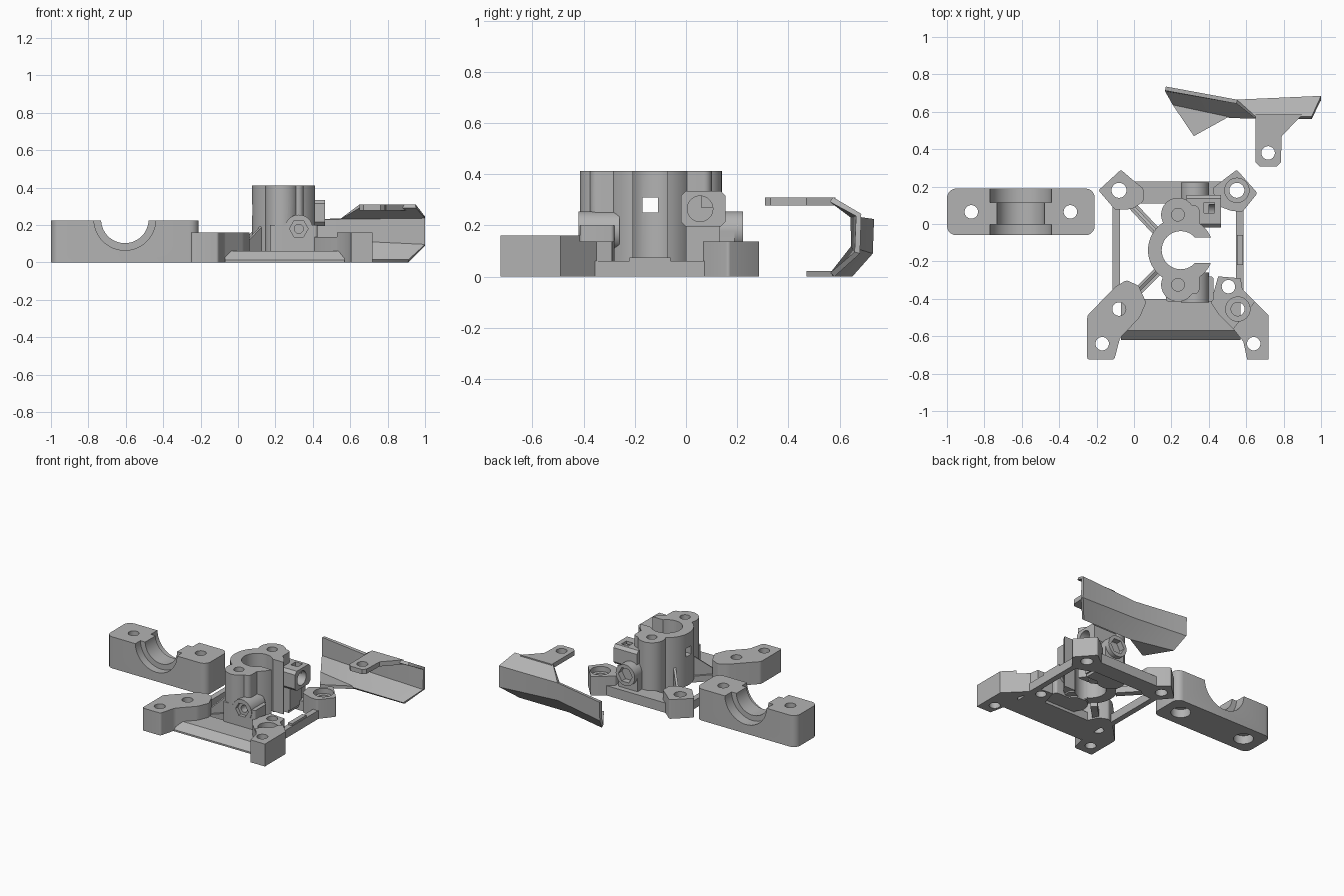
import bpy, bmesh, math
from mathutils import Vector

cube = bpy.data.objects.get("Cube")
if cube:
    bpy.data.objects.remove(cube)

grey = bpy.data.materials.new("plain grey")
grey.use_nodes = True
grey.diffuse_color = (0.45, 0.45, 0.45, 1)
grey.node_tree.nodes["Principled BSDF"].inputs["Base Color"].default_value = (0.45, 0.45, 0.45, 1)

# Maps a profile (u, v) and a depth w to space, by extrusion axis
AXES = {"z": lambda u, v, w: (u, v, w),
        "x": lambda u, v, w: (w, u, v),
        "y": lambda u, v, w: (u, w, v)}


def finish(name, bm):
    bmesh.ops.recalc_face_normals(bm, faces=bm.faces[:])
    mesh = bpy.data.meshes.new(name)
    bm.to_mesh(mesh)
    bm.free()
    mesh.materials.append(grey)
    ob = bpy.data.objects.new(name, mesh)
    bpy.context.scene.collection.objects.link(ob)
    return ob


def prism(name, pts, lo, hi, axis="z", r=0):
    bm = bmesh.new()
    place = AXES[axis]
    bm.faces.new([bm.verts.new(place(u, v, lo)) for u, v in pts])
    if r:
        bmesh.ops.bevel(bm, geom=bm.verts[:], offset=r, segments=5, profile=0.5,
                        affect='VERTICES', clamp_overlap=True)
    out = bmesh.ops.extrude_face_region(bm, geom=bm.faces[:])
    shift = Vector(place(0, 0, hi - lo))
    bmesh.ops.translate(bm, vec=shift, verts=[v for v in out["geom"] if isinstance(v, bmesh.types.BMVert)])
    return finish(name, bm)


def box(name, x0, x1, y0, y1, z0, z1, r=0):
    return prism(name, [(x0, y0), (x1, y0), (x1, y1), (x0, y1)], z0, z1, "z", r)


def cyl(name, u, v, r, lo, hi, axis="z", n=40):
    ring = [(u + r * math.cos(2 * math.pi * i / n), v + r * math.sin(2 * math.pi * i / n)) for i in range(n)]
    return prism(name, ring, lo, hi, axis)


def combine(ob, others, op):
    for other in others:
        mod = ob.modifiers.new(op.lower(), 'BOOLEAN')
        mod.operation, mod.object, mod.solver = op, other, 'EXACT'
        apply(ob)
        bpy.data.objects.remove(other)
    return ob


def apply(ob):
    bpy.context.view_layer.update()
    mesh = bpy.data.meshes.new_from_object(ob.evaluated_get(bpy.context.evaluated_depsgraph_get()))
    ob.modifiers.clear()
    ob.data = mesh


def join(ob, *others):
    return combine(ob, others, 'UNION')


def cut(ob, *others):
    return combine(ob, others, 'DIFFERENCE')


def hole(x, y, r=0.036, lo=-0.1, hi=0.6):
    return cyl("cutter", x, y, r, lo, hi)


# Clamp block with a stepped half-round saddle
clamp = box("clamp_block", -1, -0.21, -0.06, 0.19, 0, 0.225, 0.05)
cut(clamp, cyl("cutter", -0.605, 0.23, 0.127, -0.2, 0.3, "y", 64),
    cyl("cutter", -0.605, 0.23, 0.165, -0.2, -0.003, "y", 64),
    cyl("cutter", -0.605, 0.23, 0.165, 0.115, 0.3, "y", 64))
for x in (-0.87, -0.34):
    cut(clamp, hole(x, 0.065), hole(x, 0.065, 0.065, -0.1, 0.06))

# Front bar with a sloped front edge
prism("front_bar", [(-0.62, 0), (-0.62, 0.012), (-0.57, 0.06), (-0.4, 0.06), (-0.4, 0)], -0.07, 0.57, "x")

# Front legs
left_leg = prism("front_left_leg", [(-0.25, -0.49), (-0.25, -0.725), (-0.105, -0.725), (-0.075, -0.61),
                 (0.03, -0.5), (0.065, -0.42), (0.025, -0.33), (-0.04, -0.3), (-0.1, -0.335)], 0, 0.16, r=0.012)
cut(left_leg, hole(-0.17, -0.64), hole(-0.08, -0.455))
right_leg = prism("front_right_leg", [(0.72, -0.49), (0.72, -0.725), (0.605, -0.725), (0.585, -0.63),
                  (0.53, -0.56), (0.645, -0.415)], 0, 0.16)
cut(right_leg, hole(0.64, -0.64))
right_pad = prism("front_right_pad", [(0.53, -0.56), (0.645, -0.415), (0.58, -0.35), (0.57, -0.29),
                  (0.45, -0.28), (0.41, -0.42), (0.45, -0.48)], 0, 0.137)
cut(right_pad, hole(0.505, -0.335), hole(0.555, -0.455), hole(0.555, -0.455, 0.065, 0.1))
cut(right_leg, hole(0.555, -0.455, 0.065, 0.1))

# Rear corner pads and the low rear bar
back_left = prism("back_left_pad", [(-0.19, 0.18), (-0.07, 0.29), (0, 0.23), (0.05, 0.19), (0.05, 0.12),
                  (-0.01, 0.08), (-0.1, 0.075)], 0, 0.137, r=0.01)
cut(back_left, hole(-0.08, 0.18, 0.04))
back_right = prism("back_right_pad", [(0.66, 0.165), (0.55, 0.29), (0.47, 0.23), (0.42, 0.19), (0.44, 0.1),
                   (0.52, 0.07), (0.58, 0.065)], 0, 0.137, r=0.01)
cut(back_right, hole(0.55, 0.18, 0.04), hole(0.55, 0.18, 0.065, 0.1))
box("back_bar", -0.02, 0.5, 0.11, 0.228, 0, 0.07)

# Thin side rails and the rail clip
box("left_rail", -0.115, -0.075, -0.36, 0.1, 0, 0.06)
box("right_rail", 0.545, 0.585, -0.36, 0.1, 0, 0.06)
box("rail_clip", 0.55, 0.582, -0.22, -0.06, 0.05, 0.075)


# Diagonal struts with upright gussets towards the tower
def strut(name, a, b, w, za, zb):
    a, b = Vector(a), Vector(b)
    side = Vector((a.y - b.y, b.x - a.x)).normalized() * w / 2
    bm = bmesh.new()
    rings = []
    for s in (side, -side):
        p, q = a + s, b + s
        rings.append([bm.verts.new(c) for c in ((*p, 0.01), (*q, 0.01), (*q, zb), (*p, za))])
    bm.faces.new(rings[0])
    bm.faces.new(rings[1][::-1])
    for i in range(4):
        j = (i + 1) % 4
        bm.faces.new((rings[0][j], rings[0][i], rings[1][i], rings[1][j]))
    finish(name, bm)


for label, start, end in (("back", (-0.03, 0.12), (0.12, -0.04)), ("front", (0, -0.38), (0.13, -0.25))):
    strut(label + "_strut", start, end, 0.045, 0.055, 0.055)
    strut(label + "_gusset", start, end, 0.016, 0.06, 0.2)

# Central tower: sleeve, two screw bosses and shoulders
tower = cyl("tower", 0.25, -0.14, 0.175, 0.04, 0.412, n=64)
for y, s in ((0.05, 1), (-0.325, -1)):
    join(tower, cyl("boss", 0.235, y, 0.09, 0.02, 0.412),
         box("shoulder", 0.2, 0.35, y - 0.11 if s > 0 else y - 0.05,
             y + 0.05 if s > 0 else y + 0.11, 0.03, 0.412, 0.03))
# Lower front housing and rear bolt housing
join(tower, box("front_housing", 0.17, 0.425, -0.415, -0.28, 0.02, 0.2, 0.015),
     cyl("front_bolt_boss", 0.325, 0.18, 0.075, -0.42, -0.26, "y"),
     box("rear_housing", 0.25, 0.4, 0, 0.19, 0.02, 0.18),
     cyl("rear_bolt_boss", 0.325, 0.18, 0.075, 0, 0.222, "y"))
# Side block holding the cross bolt
block = prism("side_block", [(-0.02, 0.215), (0, 0.195), (0.135, 0.195), (0.155, 0.215), (0.155, 0.315),
              (0.135, 0.335), (0, 0.335), (-0.02, 0.315)], 0.28, 0.465, "x")
join(tower, block, box("block_foot", 0.28, 0.41, 0, 0.13, 0.04, 0.21))

# Bore, side slot, screw holes and recesses
cut(tower, hole(0.25, -0.14, 0.102), box("cutter", 0.28, 0.6, -0.208, -0.072, -0.1, 0.6),
    hole(0.235, 0.05, 0.034, 0.2), hole(0.235, -0.325, 0.034, 0.2),
    cyl("cutter", 0.325, 0.18, 0.05, -0.5, -0.395, "y", 6),
    cyl("cutter", 0.325, 0.18, 0.024, -0.5, -0.3, "y"),
    cyl("cutter", 0.325, 0.18, 0.055, 0.18, 0.3, "y", 6),
    cyl("cutter", 0.055, 0.265, 0.05, 0.4, 0.6, "x"),
    box("cutter", 0.375, 0.43, 0.06, 0.115, 0.27, 0.6),
    box("cutter", 0.04, 0.2, -0.17, -0.11, 0.25, 0.31))

# Folded air deflector: each row follows one fold from wing tip to far end
folds = [[(0.32, 0.47, 0), (0.51, 0.575, 0), None],
         [(0.21, 0.65, 0), (0.52, 0.58, 0), (0.91, 0.58, 0)],
         [(0.17, 0.73, 0.09), (0.55, 0.665, 0.11), (1, 0.68, 0.09)],
         [(0.17, 0.735, 0.225), (0.55, 0.665, 0.235), (1, 0.685, 0.245)],
         [None, (0.65, 0.575, 0.31), (0.95, 0.575, 0.31)]]
bm = bmesh.new()
grid = [[p and bm.verts.new(p) for p in row] for row in folds]
for lower, upper in zip(grid, grid[1:]):
    for i in (0, 1):
        quad = [lower[i], lower[i + 1], upper[i + 1], upper[i]]
        if all(quad):
            bm.faces.new(quad)
deflector = finish("deflector", bm)
# Inner side is towards the front
if deflector.data.polygons[2].normal.y < 0:
    deflector.data.flip_normals()
shell = deflector.modifiers.new("shell", 'SOLIDIFY')
shell.thickness, shell.offset = 0.022, -1
apply(deflector)

# Deflector mounting tab
tab = prism("deflector_tab", [(0.65, 0.585), (0.65, 0.33), (0.672, 0.308), (0.763, 0.308), (0.785, 0.33),
            (0.79, 0.47), (0.9, 0.585)], 0.277, 0.31)
cut(tab, hole(0.717, 0.38))

# Smooth the round surfaces, keep edges crisp
bpy.ops.object.select_all(action='DESELECT')
for ob in bpy.context.scene.objects:
    if ob.type == 'MESH' and grey.name in ob.data.materials:
        ob.select_set(True)
        bpy.context.view_layer.objects.active = ob
bpy.ops.object.shade_smooth_by_angle(angle=math.radians(30))
